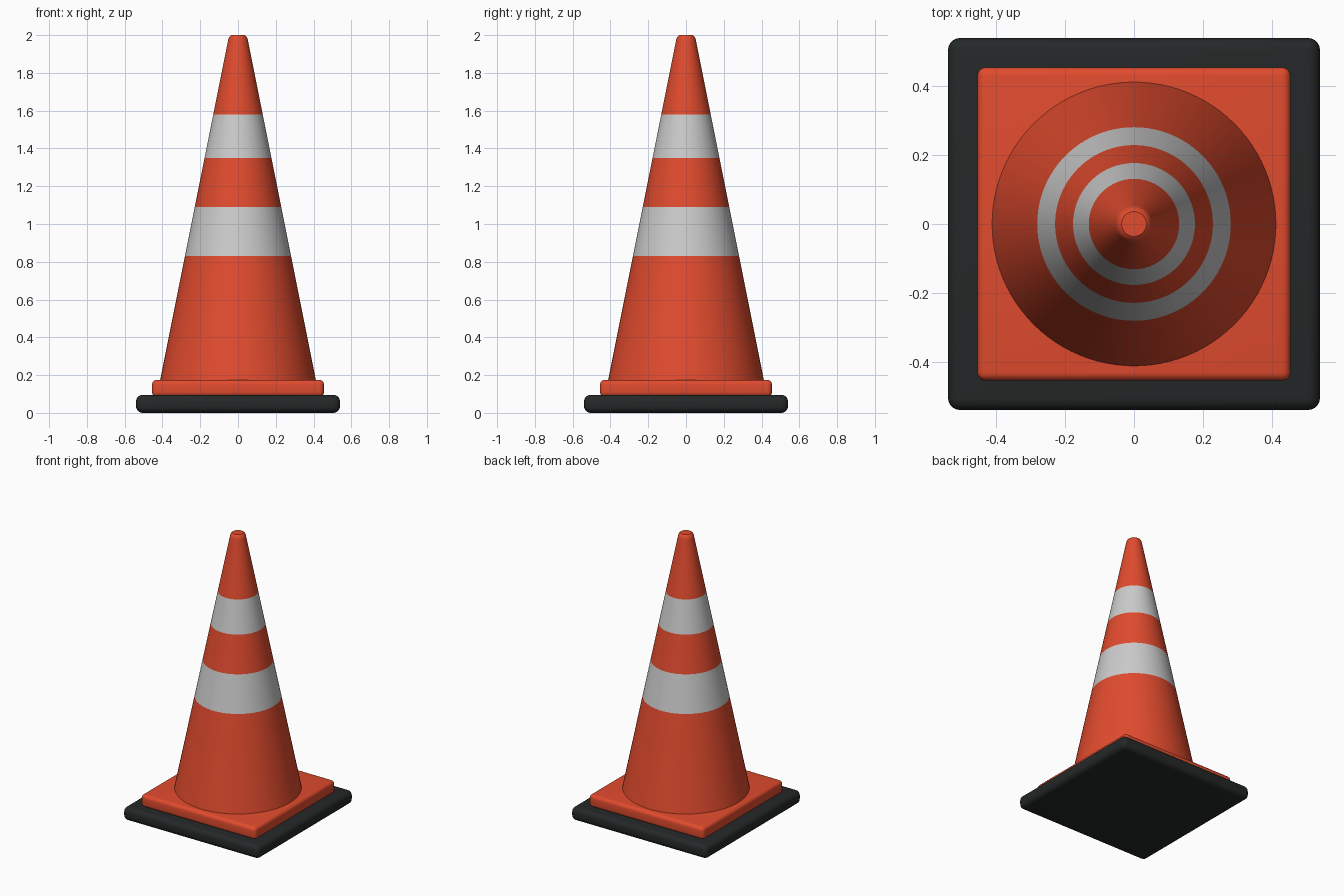
import bpy, bmesh, math

if "Cube" in bpy.data.objects:
    bpy.data.objects.remove(bpy.data.objects["Cube"])


def material(name, rgb):
    m = bpy.data.materials.new(name)
    m.diffuse_color = (*rgb, 1)
    m.use_nodes = True
    m.node_tree.nodes["Principled BSDF"].inputs["Base Color"].default_value = m.diffuse_color
    return m


ORANGE = material("orange", (0.75, 0.07, 0.027))
WHITE = material("white", (0.62, 0.62, 0.62))
BLACK = material("black_rubber", (0.018, 0.021, 0.021))


def finish(name, bm, mats):
    mesh = bpy.data.meshes.new(name)
    bm.to_mesh(mesh)
    bm.free()
    ob = bpy.data.objects.new(name, mesh)
    bpy.context.collection.objects.link(ob)
    for m in mats:
        mesh.materials.append(m)
    bpy.context.view_layer.objects.active = ob
    ob.select_set(True)
    bpy.ops.object.shade_smooth_by_angle(angle=math.radians(35))
    ob.select_set(False)
    return ob


def slab(name, half, z0, z1, radius, mat):
    """Square slab with all edges rounded."""
    bm = bmesh.new()
    bmesh.ops.create_cube(bm, size=1)
    for v in bm.verts:
        v.co = (v.co.x * 2 * half, v.co.y * 2 * half, z0 + (v.co.z + 0.5) * (z1 - z0))
    bmesh.ops.bevel(bm, geom=bm.edges[:], offset=radius, segments=5,
                    profile=0.5, affect='EDGES')
    return finish(name, bm, [mat])


# Square foot: black rubber under an orange flange
slab("rubber_base", 0.54, 0.0, 0.095, 0.035, BLACK)
slab("flange", 0.455, 0.085, 0.175, 0.025, ORANGE)


# Cone: revolved profile, one material index per profile segment
def side(z):
    return 0.412 - (z - 0.175) * 0.2


profile = [(side(z), z) for z in (0.16, 0.83, 1.09, 1.35, 1.58, 1.965)]
profile += [(0.051, 1.98), (0.046, 1.992), (0.036, 2.0)]
bands = [0, 1, 0, 1, 0, 0, 0, 0]
N = 96
bm = bmesh.new()
rings = [[bm.verts.new((r * math.cos(2 * math.pi * i / N),
                        r * math.sin(2 * math.pi * i / N), z)) for i in range(N)]
         for r, z in profile]
for k, band in enumerate(bands):
    lo, hi = rings[k], rings[k + 1]
    for i in range(N):
        j = (i + 1) % N
        bm.faces.new((lo[i], lo[j], hi[j], hi[i])).material_index = band
bm.faces.new(rings[-1])
bm.faces.new(rings[0][::-1])
finish("cone", bm, [ORANGE, WHITE])
